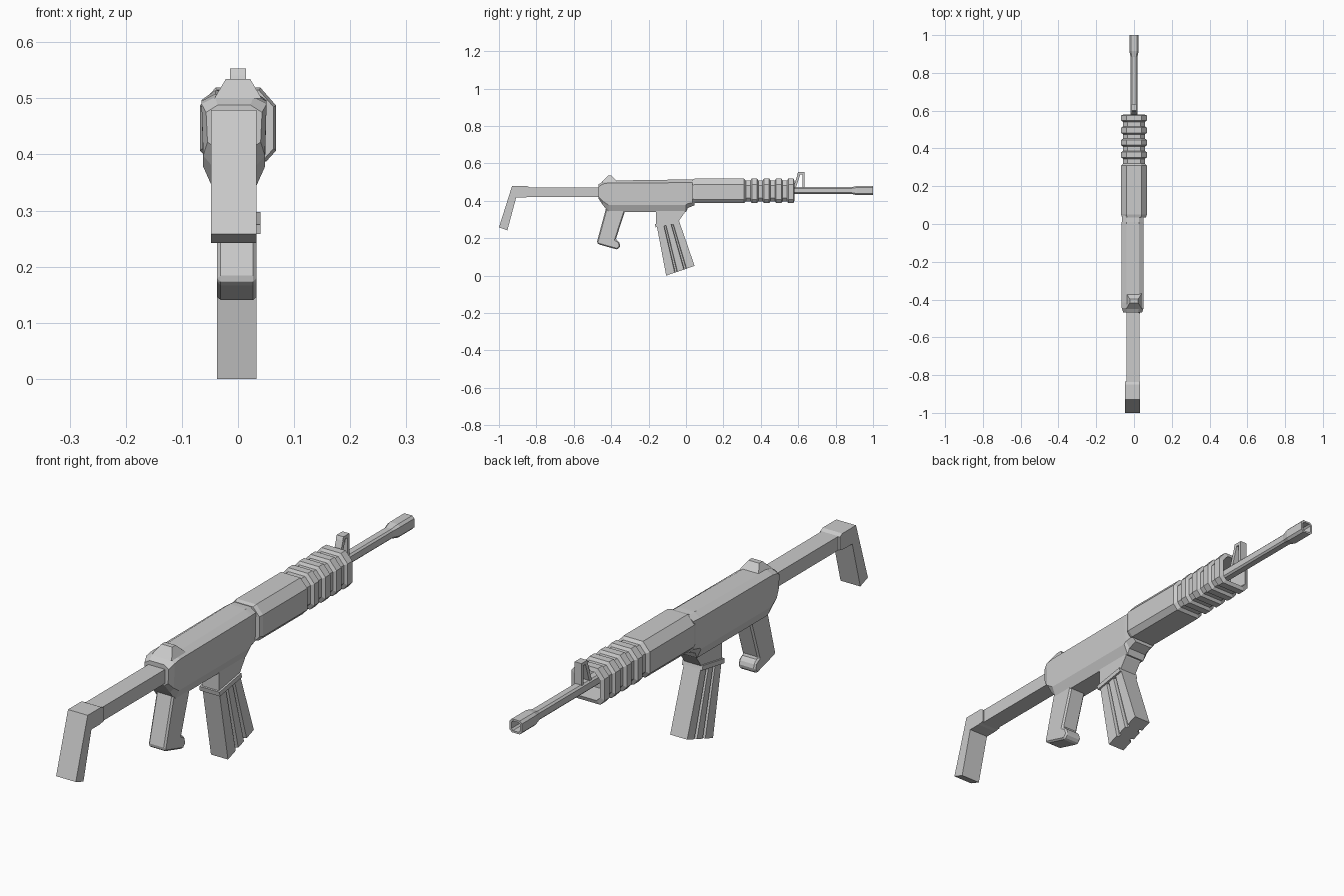
import bpy, bmesh


def loft(name, rings, cap_start=True, cap_end=True):
    """Skin a list of equal-length vertex rings."""
    bm = bmesh.new()
    rows = [[bm.verts.new(p) for p in r] for r in rings]
    n = len(rows[0])
    for a, b in zip(rows, rows[1:]):
        for i in range(n):
            j = (i + 1) % n
            bm.faces.new((a[i], a[j], b[j], b[i]))
    if cap_start:
        bm.faces.new(rows[0][::-1])
    if cap_end:
        bm.faces.new(rows[-1])
    bmesh.ops.recalc_face_normals(bm, faces=bm.faces)
    me = bpy.data.meshes.new(name)
    bm.to_mesh(me)
    bm.free()
    ob = bpy.data.objects.new(name, me)
    bpy.context.collection.objects.link(ob)
    return ob


def prism(name, pts, x0, x1, bevel=0):
    """Extrude a (y, z) side profile across x."""
    ob = loft(name, [[(x, y, z) for y, z in pts] for x in (x0, x1)])
    if bevel:
        m = ob.modifiers.new("bevel", 'BEVEL')
        m.width, m.segments = bevel, 1
    return ob


def mirrored(y, half, cx=0.0):
    """Closed ring at y from right-half (x, z) points listed bottom to top."""
    return ([(cx + x, y, z) for x, z in half] +
            [(cx - x, y, z) for x, z in reversed(half)])


# Receiver body: y, bottom, lower edge, upper edge, top, width factor
stations = [(-0.468, 0.412, 0.422, 0.475, 0.488, 0.86),
            (-0.445, 0.378, 0.398, 0.49, 0.502, 1.0),
            (-0.415, 0.34, 0.378, 0.495, 0.508, 1.0),
            (0.0, 0.34, 0.378, 0.497, 0.514, 1.0),
            (0.01, 0.362, 0.385, 0.497, 0.514, 1.0),
            (0.045, 0.376, 0.392, 0.497, 0.512, 0.95)]
loft("receiver", [mirrored(y, [(0.038 * w, zb), (0.055 * w, zl),
                               (0.058 * w, zu), (0.034 * w, zt)], -0.007)
                  for y, zb, zl, zu, zt, w in stations])

# Rear sight block
loft("rear_sight", [[(-sx, y0, z), (sx, y0, z), (sx, y1, z), (-sx, y1, z)]
                    for sx, y0, y1, z in ((0.042, -0.45, -0.365, 0.5),
                                          (0.022, -0.418, -0.398, 0.534))])


# Handguard with raised rings and a hollow front
def guard(y, s):
    half = [(0.05, -0.066), (0.068, -0.046), (0.068, 0.034), (0.04, 0.066)]
    return mirrored(y, [(x * s, 0.453 + z * s) for x, z in half])


rings = [guard(0.035, 0.93), guard(0.05, 1), guard(0.31, 1), guard(0.32, 0.84)]
for i in range(4):
    y = 0.345 + i * 0.065
    rings += [guard(y, 0.84), guard(y + 0.007, 1), guard(y + 0.035, 1)]
    if i < 3:
        rings.append(guard(y + 0.042, 0.84))
rings += [guard(0.58, 0.78), guard(0.5, 0.72)]
loft("handguard", rings)


# Barrel with a flared hollow muzzle
def tube(y, r):
    c = r * 0.65
    return mirrored(y, [(c, 0.455 - r), (r, 0.455 - c), (r, 0.455 + c), (c, 0.455 + r)])


loft("barrel", [tube(0.48, 0.018), tube(0.885, 0.018), tube(0.915, 0.025),
                tube(1.0, 0.025), tube(1.0, 0.018), tube(0.93, 0.017)])

# Front sight: slanted brace, upright post and top bar
prism("front_sight_brace", [(0.572, 0.465), (0.586, 0.465), (0.612, 0.545), (0.598, 0.545)], -0.014, 0.014)
prism("front_sight_post", [(0.622, 0.46), (0.634, 0.46), (0.634, 0.545), (0.622, 0.545)], -0.014, 0.014)
prism("front_sight_top", [(0.594, 0.541), (0.634, 0.541), (0.634, 0.553), (0.6, 0.553)], -0.014, 0.014)

# Stock tube and butt
prism("stock_tube", [(-0.86, 0.42), (-0.45, 0.42), (-0.45, 0.472), (-0.86, 0.472)], -0.041, 0.028)
prism("stock_butt", [(-1.0, 0.258), (-0.955, 0.242), (-0.908, 0.418), (-0.86, 0.418),
                     (-0.835, 0.422), (-0.835, 0.471), (-0.85, 0.479), (-0.93, 0.479)], -0.048, 0.033)

# Pistol grip
prism("grip", [(-0.425, 0.37), (-0.477, 0.178), (-0.47, 0.168), (-0.367, 0.139),
               (-0.35, 0.157), (-0.358, 0.182), (-0.376, 0.192), (-0.318, 0.37)],
      -0.037, 0.033, 0.006)

# Magazine well and collar
prism("magazine_well", [(-0.16, 0.36), (-0.16, 0.272), (-0.04, 0.29), (-0.008, 0.335), (0.0, 0.36)],
      -0.037, 0.033)
prism("magazine_collar", [(-0.166, 0.275), (-0.163, 0.258), (-0.033, 0.28), (-0.038, 0.297)],
      -0.043, 0.04)

# Magazine: three-ribbed section swept along its slant
outline = [(0.0, 0.035), (0.3, 0.035), (0.32, 0.024), (0.38, 0.024), (0.4, 0.035),
           (0.62, 0.035), (0.64, 0.024), (0.7, 0.024), (0.72, 0.035), (1.0, 0.035)]
outline += [(t, -x) for t, x in reversed(outline)]
ends = [((-0.157, 0.27), (-0.037, 0.292)), ((-0.106, 0.0), (0.046, 0.052))]
loft("magazine", [[(x - 0.002, a[0] + (b[0] - a[0]) * t, a[1] + (b[1] - a[1]) * t)
                   for t, x in outline] for a, b in ends])
